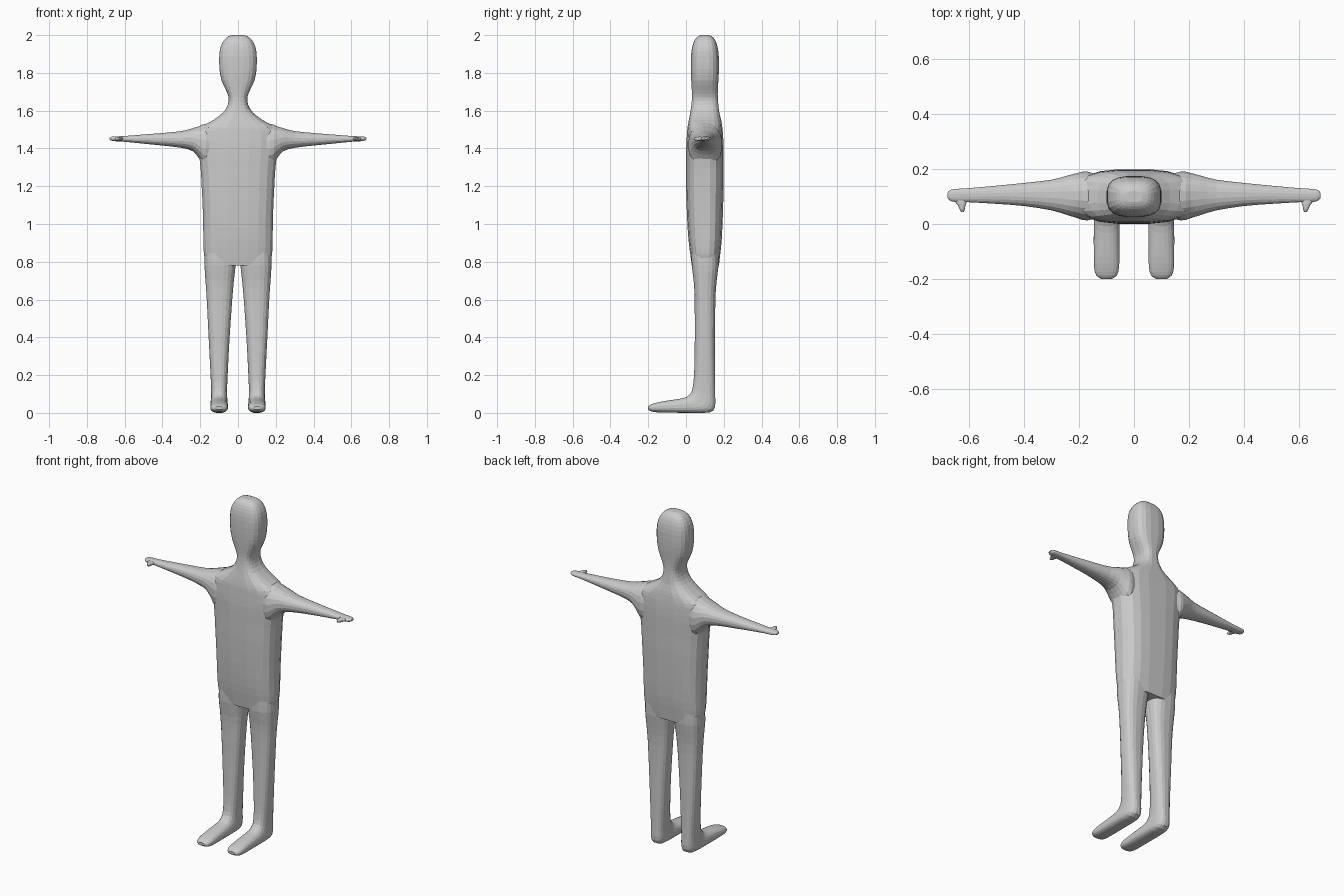
import bpy, bmesh, math
from mathutils import Vector

SIDES = 20
grey = bpy.data.materials.new("plain grey")
grey.diffuse_color = (0.6, 0.6, 0.6, 1)


def loft(name, sections, power):
    """Skin rounded sections (centre, half axis u, half axis v) with a smooth spline."""
    pts = [[Vector(a) for a in s] for s in sections]
    dense = []
    for i in range(len(pts) - 1):
        p0, p1, p2, p3 = (pts[max(0, min(len(pts) - 1, i + k))] for k in (-1, 0, 1, 2))
        dense.append(p1)
        dense.append([(b + c) * 0.5625 - (a + d) * 0.0625
                      for a, b, c, d in zip(p0, p1, p2, p3)])
    dense.append(pts[-1])
    bm = bmesh.new()
    rings = []
    for c, u, v in dense:
        ring = []
        for k in range(SIDES):
            t = 2 * math.pi * (k + 0.5) / SIDES
            a, b = math.cos(t), math.sin(t)
            a = math.copysign(abs(a) ** (2 / power), a)
            b = math.copysign(abs(b) ** (2 / power), b)
            ring.append(bm.verts.new(c + u * a + v * b))
        rings.append(ring)
    for r, q in zip(rings, rings[1:]):
        for k in range(SIDES):
            j = (k + 1) % SIDES
            bm.faces.new((r[k], r[j], q[j], q[k]))
    bm.faces.new(rings[0])
    bm.faces.new(rings[-1])
    bmesh.ops.recalc_face_normals(bm, faces=bm.faces)
    mesh = bpy.data.meshes.new(name)
    bm.to_mesh(mesh)
    bm.free()
    mesh.materials.append(grey)
    ob = bpy.data.objects.new(name, mesh)
    bpy.context.collection.objects.link(ob)
    return ob


# torso, neck and head: height, half width, front y, back y
trunk = [(0.78, 0.168, 0.03, 0.175), (0.84, 0.182, 0.022, 0.182),
         (0.92, 0.185, 0.012, 0.19), (1.05, 0.187, 0.004, 0.196),
         (1.2, 0.194, 0.0, 0.2), (1.3, 0.2, 0.0, 0.2), (1.4, 0.212, 0.0, 0.2),
         (1.47, 0.215, 0.004, 0.197), (1.51, 0.2, 0.007, 0.193),
         (1.55, 0.132, 0.014, 0.187), (1.59, 0.08, 0.022, 0.177),
         (1.63, 0.055, 0.028, 0.172), (1.67, 0.05, 0.031, 0.169),
         (1.71, 0.065, 0.03, 0.169), (1.76, 0.088, 0.027, 0.172),
         (1.82, 0.099, 0.025, 0.175), (1.89, 0.1, 0.026, 0.174),
         (1.94, 0.092, 0.033, 0.167), (1.975, 0.073, 0.046, 0.154),
         (1.993, 0.052, 0.063, 0.137), (2.0, 0.03, 0.08, 0.12)]
body = loft("body", [((0, (f + b) / 2, z), (w, 0, 0), (0, (b - f) / 2, 0))
                     for z, w, f, b in trunk], 2.9)

# leg and foot: centre x, half width, front point (y, z), back point (y, z)
leg = [(0.092, 0.084, 0.03, 0.85, 0.174, 0.85), (0.095, 0.083, 0.03, 0.78, 0.173, 0.78),
       (0.097, 0.076, 0.04, 0.7, 0.163, 0.7), (0.098, 0.068, 0.045, 0.6, 0.156, 0.6),
       (0.1, 0.056, 0.046, 0.4, 0.154, 0.4), (0.1, 0.046, 0.043, 0.22, 0.154, 0.2),
       (0.1, 0.042, 0.034, 0.13, 0.155, 0.09), (0.1, 0.044, 0.018, 0.097, 0.154, 0.03),
       (0.1, 0.046, -0.01, 0.08, 0.125, 0.002), (0.1, 0.047, -0.06, 0.071, 0.03, 0.0),
       (0.1, 0.047, -0.12, 0.062, -0.09, 0.001), (0.1, 0.046, -0.16, 0.053, -0.155, 0.003),
       (0.1, 0.038, -0.187, 0.044, -0.187, 0.009), (0.1, 0.02, -0.2, 0.034, -0.2, 0.018)]

# arm and hand: x, bottom z, top z, front y, back y
arm = [(0.1, 1.32, 1.52, 0.03, 0.17), (0.17, 1.305, 1.532, 0.012, 0.192),
       (0.205, 1.345, 1.519, 0.02, 0.187), (0.24, 1.385, 1.508, 0.031, 0.178),
       (0.3, 1.403, 1.492, 0.049, 0.162), (0.4, 1.415, 1.482, 0.065, 0.15),
       (0.5, 1.425, 1.474, 0.073, 0.14), (0.6, 1.435, 1.466, 0.079, 0.131),
       (0.65, 1.438, 1.464, 0.08, 0.128), (0.67, 1.441, 1.462, 0.085, 0.124),
       (0.68, 1.447, 1.457, 0.094, 0.114)]

# thumb: y, x, half width, half height
thumb = [(0.1, 0.632, 0.024, 0.008), (0.08, 0.63, 0.021, 0.011), (0.068, 0.628, 0.014, 0.011),
         (0.054, 0.626, 0.01, 0.01), (0.043, 0.625, 0.005, 0.005)]

limbs = []
for s, side in ((1, "left"), (-1, "right")):
    limbs.append(loft(side + "_leg", [
        ((s * x, (fy + by) / 2, (fz + bz) / 2), (w, 0, 0),
         (0, (by - fy) / 2, (bz - fz) / 2)) for x, w, fy, fz, by, bz in leg], 2.6))
    limbs.append(loft(side + "_arm", [
        ((s * x, (f + b) / 2, (lo + hi) / 2), (0, (b - f) / 2, 0), (0, 0, (hi - lo) / 2))
        for x, lo, hi, f, b in arm], 2.3))
    limbs.append(loft(side + "_thumb", [
        ((s * x, y, 1.451), (w, 0, 0), (0, 0, h)) for y, x, w, h in thumb], 2.2))

# join the limbs into one continuous skin
bpy.context.view_layer.objects.active = body
for limb in limbs:
    mod = body.modifiers.new("join", "BOOLEAN")
    mod.operation = "UNION"
    mod.solver = "EXACT"
    mod.object = limb
    bpy.ops.object.modifier_apply(modifier=mod.name)
    bpy.data.objects.remove(limb)
